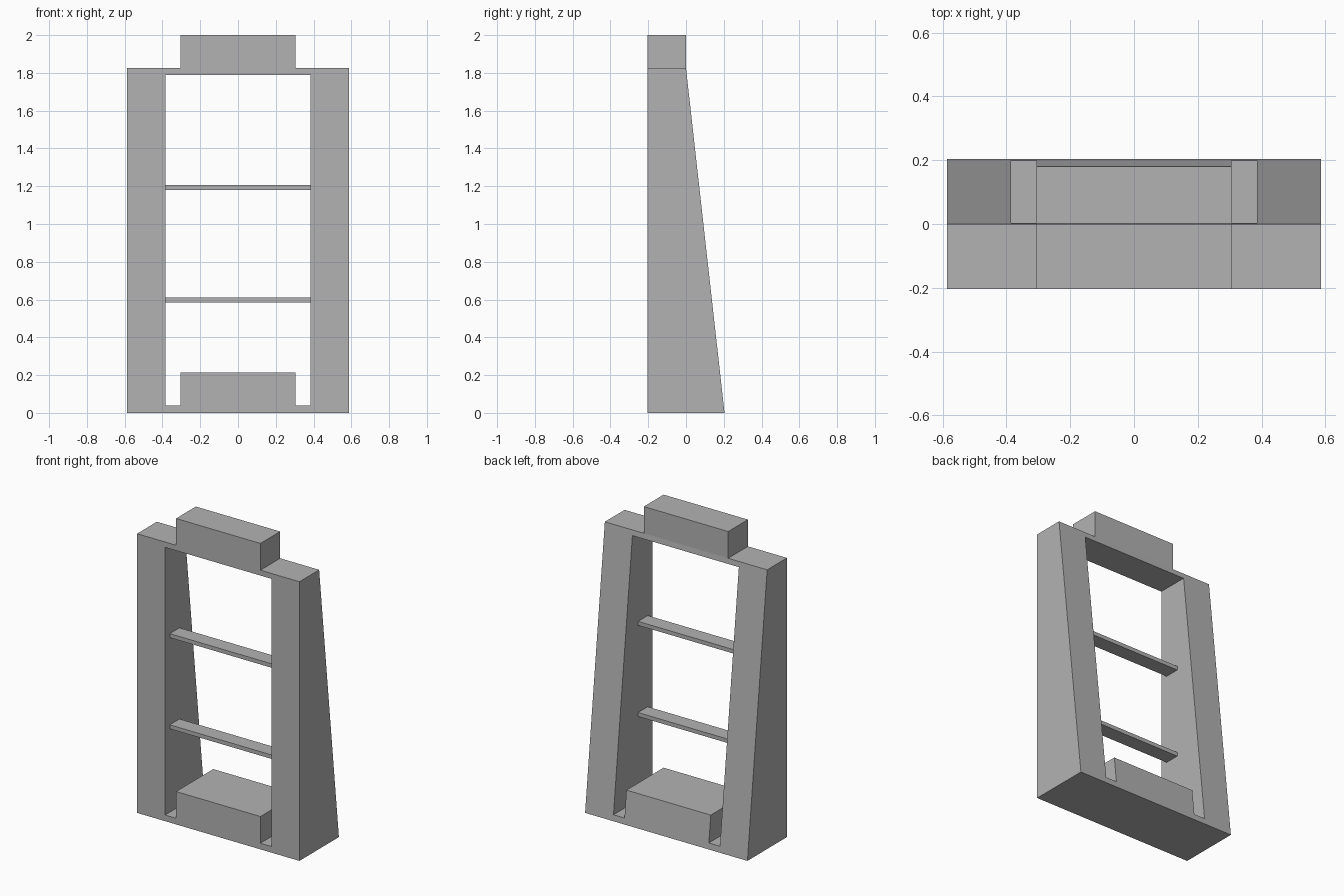
import bpy
import bmesh

if "Cube" in bpy.data.objects:
    bpy.data.objects.remove(bpy.data.objects["Cube"], do_unlink=True)

GREY = (0.45, 0.45, 0.45, 1.0)
mat = bpy.data.materials.new("plain_grey")
mat.use_nodes = True
mat.diffuse_color = GREY
mat.node_tree.nodes["Principled BSDF"].inputs["Base Color"].default_value = GREY

HALF_W, INNER, STEP = 0.587, 0.385, 0.305      # half widths
SHOULDER, TOP, LINTEL = 1.825, 2.0, 1.79       # heights at the top
SILL, BLOCK = 0.04, 0.215                      # heights at the bottom
FRONT, BACK = -0.204, 0.204


def back_y(z):
    """Back surface leans forward up to the shoulder, then stands upright."""
    return BACK * (1 - min(z / SHOULDER, 1))


def add_object(name, bm):
    bmesh.ops.recalc_face_normals(bm, faces=bm.faces[:])
    mesh = bpy.data.meshes.new(name)
    bm.to_mesh(mesh)
    bm.free()
    mesh.materials.append(mat)
    obj = bpy.data.objects.new(name, mesh)
    bpy.context.collection.objects.link(obj)
    return obj


# Frame: half of the front outline, extruded to the sloping back and mirrored
bm = bmesh.new()
lower = [(0, 0), (HALF_W, 0), (HALF_W, SHOULDER), (STEP, SHOULDER), (0, SHOULDER),
         (0, LINTEL), (INNER, LINTEL), (INNER, SILL), (STEP, SILL),
         (STEP, BLOCK), (0, BLOCK)]
verts = [bm.verts.new((x, FRONT, z)) for x, z in lower]
bm.faces.new(verts)
crest = [bm.verts.new((x, FRONT, TOP)) for x in (STEP, 0)]
bm.faces.new([verts[4], verts[3]] + crest)
result = bmesh.ops.extrude_face_region(bm, geom=bm.faces[:], use_keep_orig=True)
for v in result["geom"]:
    if isinstance(v, bmesh.types.BMVert):
        v.co.y = back_y(v.co.z)
seam = [f for f in bm.faces if all(abs(v.co.x) < 1e-5 for v in f.verts)]
bmesh.ops.delete(bm, geom=seam, context="FACES")
frame = add_object("frame", bm)
mirror = frame.modifiers.new("mirror", "MIRROR")
mirror.use_clip = True

# Rungs: thin slats across the opening, near the front
for name, z in (("lower_rung", 0.598), ("upper_rung", 1.194)):
    bm = bmesh.new()
    bmesh.ops.create_cube(bm, size=1)
    bmesh.ops.scale(bm, vec=(2 * INNER, 0.1, 0.026), verts=bm.verts[:])
    bmesh.ops.translate(bm, vec=(0, -0.105, z), verts=bm.verts[:])
    add_object(name, bm)
